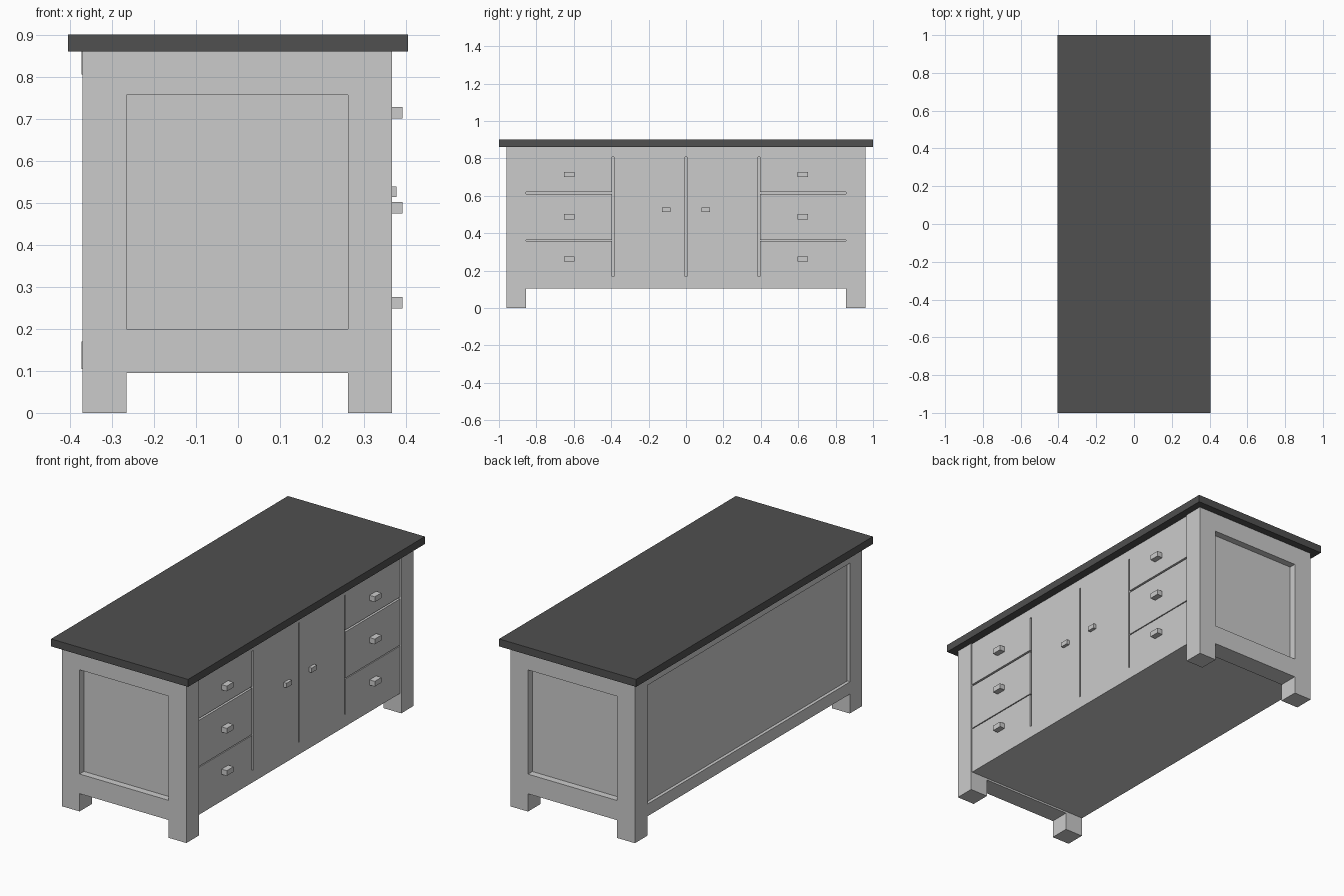
import bpy

if "Cube" in bpy.data.objects:
    bpy.data.objects.remove(bpy.data.objects["Cube"])


def box(name, x, y, z):
    """Axis-aligned box from (min, max) ranges."""
    bpy.ops.mesh.primitive_cube_add(
        size=1, location=[(a + b) / 2 for a, b in (x, y, z)])
    ob = bpy.context.object
    ob.name = name
    ob.scale = [b - a for a, b in (x, y, z)]
    bpy.ops.object.transform_apply(location=False, rotation=False, scale=True)
    return ob


def pair(name, x, y, z):
    """Box plus its mirror image across y = 0."""
    box(name + "_back", x, y, z)
    box(name + "_front", x, (-y[1], -y[0]), z)


BACK, FACE, POST = -0.37, 0.360, 0.367
IN, OUT, UNDER = 0.855, 0.96, 0.86

# Worktop slab
top = box("worktop", (-0.405, 0.405), (-1, 1), (UNDER, 0.9))
dark = bpy.data.materials.new("dark_worktop")
dark.diffuse_color = (0.08, 0.08, 0.08, 1)
dark.use_nodes = True
dark.node_tree.nodes["Principled BSDF"].inputs["Base Color"].default_value = dark.diffuse_color
top.data.materials.append(dark)

# Core whose end and back faces show as the recessed panels
box("carcass", (-0.355, 0.347), (-0.923, 0.923), (0.105, UNDER))

# Corner posts
pair("rear_post", (BACK, -0.265), (IN, OUT), (0, UNDER))
pair("drawer_side_post", (0.262, POST), (IN, OUT), (0, UNDER))

# Rails framing the end panels
pair("end_top_rail", (-0.265, 0.262), (IN, OUT), (0.757, UNDER))
pair("end_bottom_rail", (-0.265, 0.262), (IN, OUT), (0.095, 0.2))

# Rails framing the long back panel
for name, z in (("top", (0.805, UNDER)), ("bottom", (0.105, 0.17))):
    box("back_%s_rail" % name, (-0.372, -0.34), (-IN, IN), z)

# Rails above and below the drawers and doors
for name, z in (("top", (0.808, UNDER)), ("bottom", (0.105, 0.17))):
    box("face_%s_rail" % name, (0.33, FACE), (-IN, IN), z)

# Doors with small knobs
pair("door", (0.33, FACE), (0.005, 0.385), (0.17, 0.808))
pair("door_knob", (0.345, 0.377), (0.084, 0.128), (0.514, 0.539))

# Three drawers per side with knobs
drawers = (((0.17, 0.358), 0.262), ((0.363, 0.61), 0.488), ((0.62, 0.808), 0.714))
for i, (z, knob_z) in enumerate(drawers):
    pair("drawer_%d" % (i + 1), (0.33, FACE), (0.395, IN), z)
    pair("drawer_knob_%d" % (i + 1), (0.345, 0.391), (0.597, 0.653),
         (knob_z - 0.014, knob_z + 0.014))
